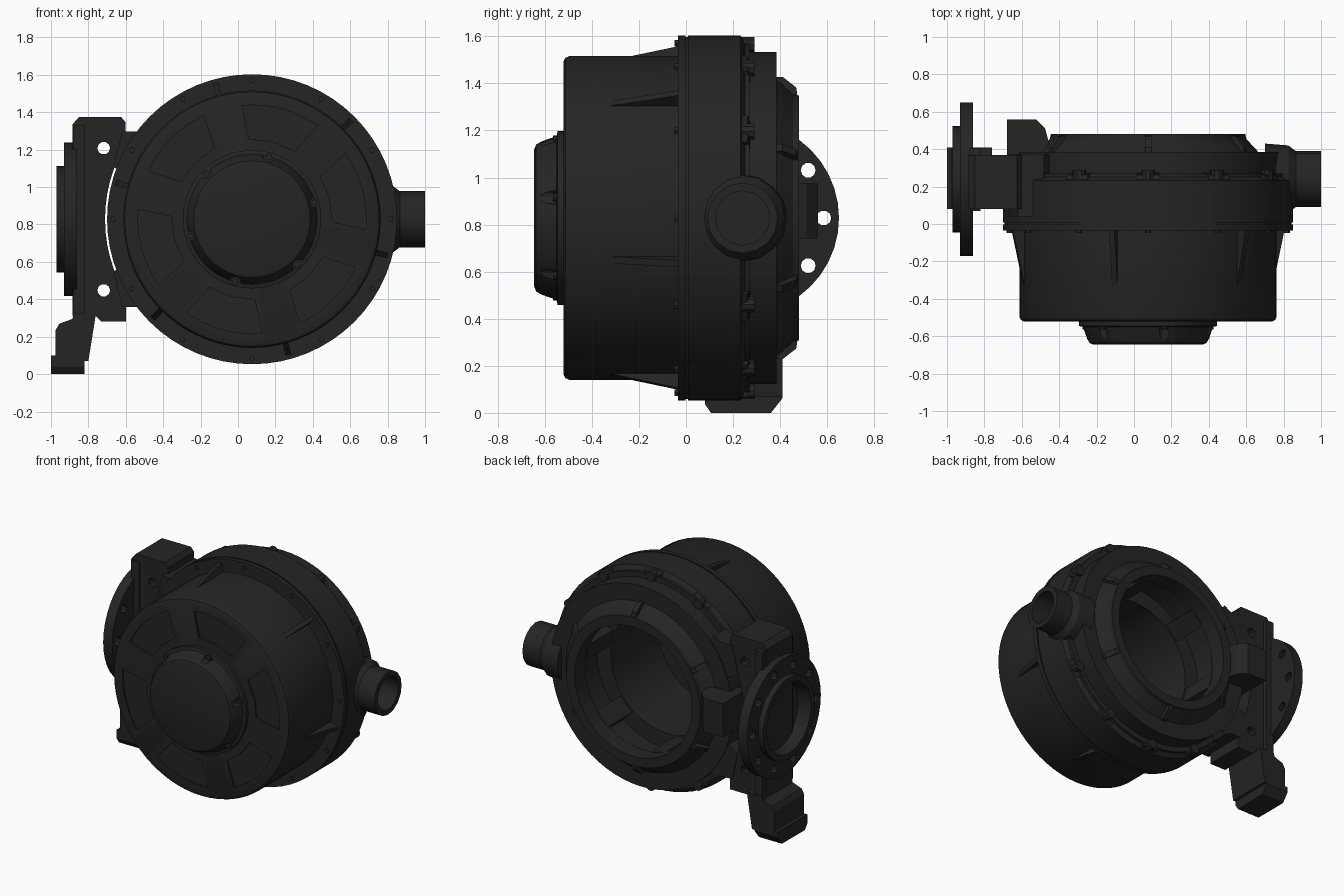
import bpy, bmesh
from math import cos, sin, pi, radians

if "Cube" in bpy.data.objects:
    bpy.data.objects.remove(bpy.data.objects["Cube"])

CX, CZ = 0.075, 0.828          # main housing axis (along y)
PY = 0.24                      # axis of side pipe and mounting flange (along x)
mat = bpy.data.materials.new("dark_casting")
mat.diffuse_color = (0.018, 0.018, 0.018, 1)
mat.use_nodes = True
mat.node_tree.nodes["Principled BSDF"].inputs["Base Color"].default_value = mat.diffuse_color


def finish(name, bm):
    bmesh.ops.remove_doubles(bm, verts=bm.verts, dist=1e-5)
    bmesh.ops.recalc_face_normals(bm, faces=bm.faces)
    me = bpy.data.meshes.new(name)
    bm.to_mesh(me)
    bm.free()
    ob = bpy.data.objects.new(name, me)
    bpy.context.collection.objects.link(ob)
    me.materials.append(mat)
    return ob


def lathe(name, prof, axis='y', c=(CX, CZ), n=48):
    """Revolve a closed (radius, position) profile around the y or x axis."""
    bm = bmesh.new()
    rings = []
    for k in range(n):
        a = 2 * pi * k / n
        ring = []
        for r, t in prof:
            u, v = c[0] + r * cos(a), c[1] + r * sin(a)
            ring.append(bm.verts.new((u, t, v) if axis == 'y' else (t, u, v)))
        rings.append(ring)
    m = len(prof)
    for k in range(n):
        p, q = rings[k], rings[(k + 1) % n]
        for i in range(m):
            j = (i + 1) % m
            if prof[i][0] == 0 and prof[j][0] == 0:
                continue
            bm.faces.new((p[i], p[j], q[j], q[i]))
    return finish(name, bm)


def extrude(name, pts, fn, d0, d1):
    """Prism between depths d0 and d1; fn maps (u, v, depth) to a 3D point."""
    bm = bmesh.new()
    a = [bm.verts.new(fn(u, v, d0)) for u, v in pts]
    b = [bm.verts.new(fn(u, v, d1)) for u, v in pts]
    bm.faces.new(a)
    bm.faces.new(b[::-1])
    for i in range(len(pts)):
        j = (i + 1) % len(pts)
        bm.faces.new((a[i], a[j], b[j], b[i]))
    return finish(name, bm)


def prism(name, pts, y0, y1):
    return extrude(name, pts, lambda u, v, d: (u, d, v), y0, y1)


def wedge(name, pts, thick, ang):
    """Radial plate on the housing from a (radius, y) outline."""
    a = radians(ang)
    def fn(r, y, d):
        return (CX + r * cos(a) - d * sin(a), y, CZ + r * sin(a) + d * cos(a))
    return extrude(name, pts, fn, -thick / 2, thick / 2)


def rod(name, r, ang, rad, y0, y1, n=8):
    a = radians(ang)
    return lathe(name, [(0, y0), (rad, y0), (rad, y1), (0, y1)], 'y',
                 (CX + r * cos(a), CZ + r * sin(a)), n)


def cut(ob, cutters):
    for c in cutters:
        c.hide_render = True
        m = ob.modifiers.new("cut", 'BOOLEAN')
        m.operation, m.object, m.solver = 'DIFFERENCE', c, 'EXACT'
        bpy.context.view_layer.objects.active = ob
        bpy.ops.object.modifier_apply(modifier=m.name)
        bpy.data.objects.remove(c)


# main hollow housing: can, flange, stepped body, rear rim and inner bore
housing = lathe("housing", [
    (0, -.52), (.665, -.52), (.68, -.513), (.688, -.495), (.688, -.035), (.775, -.035),
    (.775, -.003), (.768, -.003), (.768, .008), (.775, .008), (.775, .232), (.742, .25),
    (.742, .27), (.705, .27), (.705, .385), (.59, .385), (.525, .455), (.52, .48),
    (.455, .48), (.455, .36), (.55, .36), (.55, .10), (.44, .10), (.44, -.42), (0, -.42)], n=64)

# six shallow pockets on the front face
pockets = []
for k in range(6):
    mid = 15 + 60 * k
    arc = [(.61, mid + s) for s in range(-20, 21, 5)] + [(.43, mid + s) for s in range(17, -18, -17)]
    pts = [(CX + r * cos(radians(a)), CZ + r * sin(radians(a))) for r, a in arc]
    pockets.append(prism("pocket_cutter", pts, -.6, -.508))
cut(housing, pockets)

# front cap with screw notches
cap = lathe("front_cap", [(0, -.645), (.29, -.645), (.312, -.637), (.325, -.615), (.348, -.55),
                          (.37, -.545), (.37, -.51), (0, -.51)])
cut(cap, [rod("notch_cutter", .352, 15 + 60 * k, .032, -.7, -.552, 12) for k in range(6)])

for k in range(6):
    rod("cap_screw", .345, 15 + 60 * k, .017, -.565, -.53)
    # tapered gussets between can and flange
    wedge("can_gusset", [(.66, -.38), (.685, -.34), (.752, -.03), (.66, -.03)], .03, 45 + 60 * k)
    # ribs on the rear cone and spacer blocks inside the bore
    wedge("rear_rib", [(.51, .37), (.60, .37), (.60, .41), (.555, .468), (.51, .475)], .035, 30 + 60 * k)
    wedge("inner_block", [(.45, .09), (.56, .09), (.56, .37), (.45, .37)], .13, 15 + 60 * k)

# flange bolts with bosses behind
for k in range(12):
    rod("flange_bolt", .742, 30 * k, .016, -.048, -.02, 6)
    if k not in (0, 6):
        rod("flange_boss", .735, 30 * k, .036, .20, .29, 10)
        wedge("flange_lug", [(.69, .22), (.768, .22), (.755, .262), (.69, .275)], .13, 30 * k)

# outlet pipe on the right
lathe("outlet_pipe", [(0, .70), (.19, .70), (.18, .825), (.15, .865), (.15, 1.0), (.115, 1.0),
                      (.115, .86), (0, .86)], 'x', (PY, CZ), 16)

# mounting flange and raised ring on the left, with recess
disc = lathe("mount_flange", [(0, -.86), (.41, -.86), (.41, -.93), (.285, -.93), (.285, -.97),
                              (.245, -.97), (.235, -.875), (0, -.875)], 'x', (PY, CZ), 40)
holes = []
for k in range(10):
    a = 2 * pi * k / 10
    holes.append(lathe("bolt_hole_cutter", [(0, -1), (.032, -1), (.032, -.8), (0, -.8)], 'x',
                       (PY + .345 * cos(a), CZ + .345 * sin(a)), 10))
cut(disc, holes)

# mounting bracket with concave side facing the housing
arc = [(CX - .786 * cos(radians(a)), CZ + .786 * sin(radians(a))) for a in range(-30, 31, 5)]
bracket = prism("bracket", [(-.885, .31), (-.76, .31), (-.73, .28), (-.6, .28), (-.6, .36)] + arc +
                [(-.6, 1.345), (-.625, 1.375), (-.85, 1.375), (-.885, 1.335)], .08, .37)
cut(bracket, [lathe("bracket_hole_cutter", [(0, -.2), (.034, -.2), (.034, .6), (0, .6)], 'y', (-.718, z), 10)
              for z in (CZ - .38, CZ + .38)])
prism("bracket_plate", [(-.88, .32), (-.82, .32), (-.82, 1.33), (-.88, 1.33)], .07, .405)

# webs joining bracket to housing, mirrored above and below
for s in (1, -1):
    prism("bracket_web", [(x, CZ + s * z) for x, z in
          [(-.665, .28), (-.62, .47), (-.53, .47), (-.48, .50), (-.38, .36), (-.48, .20), (-.62, .25)]],
          .04, .375)

# rear boss beside the opening
extrude("rear_boss", [(-.68, .30), (-.42, .30), (-.475, .51), (-.525, .56), (-.68, .56)],
        lambda u, v, d: (u, v, d), .74, .975)

# support foot with chamfered base
foot = prism("foot", [(-1, 0), (-.82, 0), (-.82, .07), (-.80, .07), (-.76, .32), (-.88, .32),
                      (-.885, .295), (-.955, .27), (-.975, .235), (-.975, .10), (-1, .10)], .08, .41)
def foot_cutter(pts):
    return extrude("foot_cutter", pts, lambda u, v, d: (d, u, v), -1.1, -.7)
cut(foot, [foot_cutter([(.05, -.02), (.12, -.02), (.075, .045), (.05, .045)]),
           foot_cutter([(.345, -.02), (.43, -.02), (.43, .09), (.412, .065)])])

# smooth curved surfaces, keep hard edges
for ob in bpy.data.objects:
    ob.select_set(ob.type == 'MESH')
bpy.context.view_layer.objects.active = housing
bpy.ops.object.shade_smooth_by_angle(angle=radians(28))
